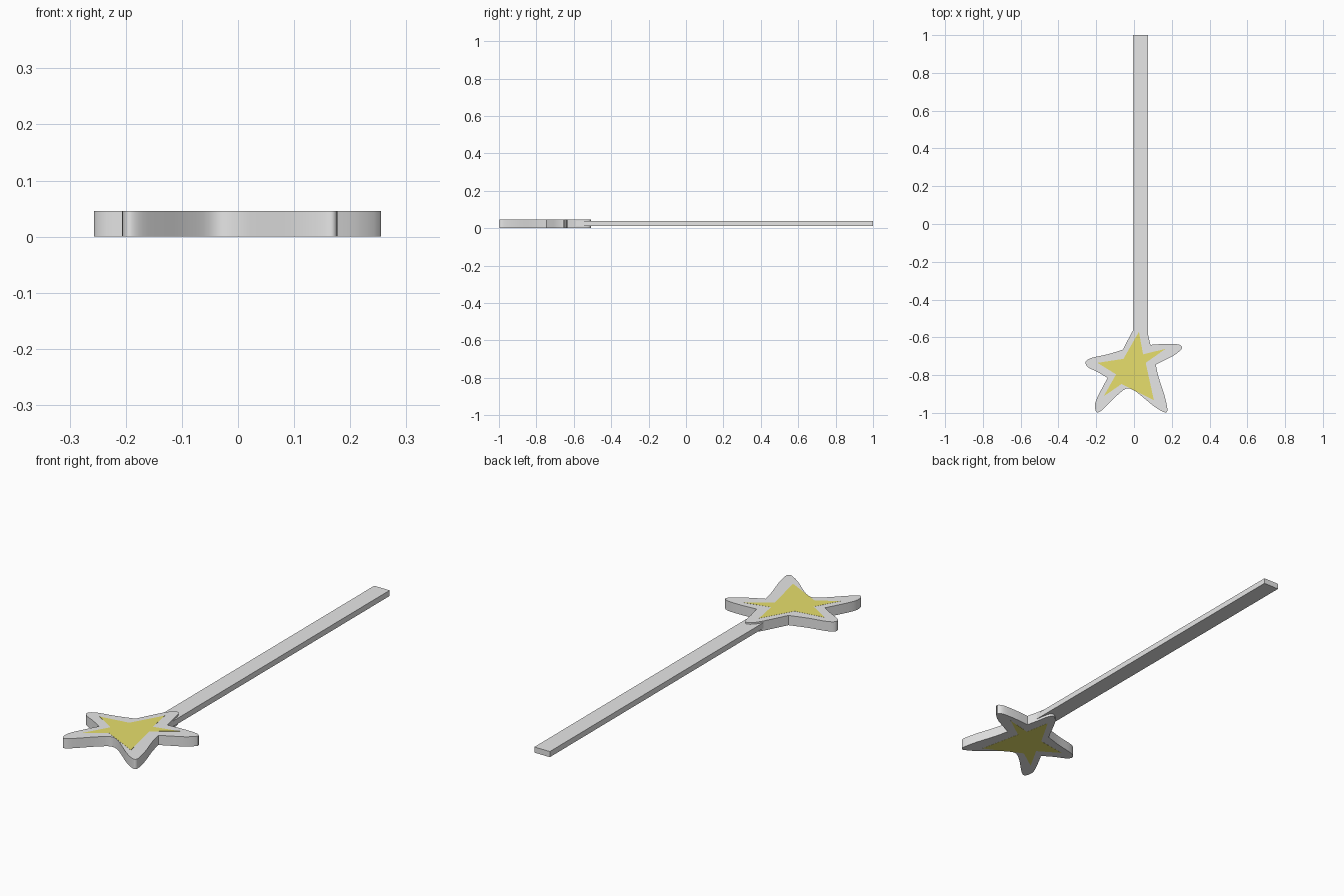
import bpy, bmesh
from mathutils import Vector

if "Cube" in bpy.data.objects:
    bpy.data.objects.remove(bpy.data.objects["Cube"])


def material(name, rgb):
    m = bpy.data.materials.new(name)
    m.diffuse_color = (*rgb, 1)
    m.use_nodes = True
    m.node_tree.nodes["Principled BSDF"].inputs["Base Color"].default_value = m.diffuse_color
    return m


GREY = material("pale_grey", (0.8, 0.8, 0.8))
YELLOW = material("soft_yellow", (0.8, 0.74, 0.15))


def smooth_loop(pts, corners, steps=4):
    """Catmull-Rom through a closed loop, keeping the listed points sharp."""
    out, n = [], len(pts)
    p = [Vector(q) for q in pts]
    for i in range(n):
        a, b, c, d = p[i - 1], p[i], p[(i + 1) % n], p[(i + 2) % n]
        m0 = (c - b) if i in corners else (c - a) / 2
        m1 = (c - b) if (i + 1) % n in corners else (d - b) / 2
        lim = (c - b).length * 1.2
        m0 = m0 * min(1, lim / m0.length)
        m1 = m1 * min(1, lim / m1.length)
        for k in range(steps):
            t = k / steps
            out.append(b * (2*t**3 - 3*t*t + 1) + m0 * (t**3 - 2*t*t + t)
                       + c * (3*t*t - 2*t**3) + m1 * (t**3 - t*t))
    return out


def prism(name, loop, z0, z1, mat):
    bm = bmesh.new()
    f = bm.faces.new([bm.verts.new((q[0], q[1], z0)) for q in loop])
    ext = bmesh.ops.extrude_face_region(bm, geom=[f], use_keep_orig=True)
    bmesh.ops.translate(bm, vec=(0, 0, z1 - z0),
                        verts=[v for v in ext["geom"] if isinstance(v, bmesh.types.BMVert)])
    bmesh.ops.recalc_face_normals(bm, faces=bm.faces)
    me = bpy.data.meshes.new(name)
    bm.to_mesh(me)
    bm.free()
    me.materials.append(mat)
    ob = bpy.data.objects.new(name, me)
    bpy.context.collection.objects.link(ob)
    return ob


# star head: hand-drawn star with rounded tips and sharp valleys
outline = [
    (.045, -.508), (.062, -.525), (.073, -.58), (.087, -.64),
    (.16, -.635), (.232, -.637), (.255, -.655), (.22, -.69), (.165, -.72), (.115, -.745),
    (.13, -.81), (.162, -.91), (.177, -.985), (.164, -.998), (.11, -.968), (.045, -.915),
    (0, -.881), (-.04, -.871),
    (-.087, -.905), (-.14, -.957), (-.177, -.991), (-.199, -.995), (-.207, -.957), (-.19, -.91),
    (-.14, -.815), (-.19, -.785), (-.245, -.757), (-.256, -.73), (-.225, -.709),
    (-.14, -.69), (-.058, -.665), (-.025, -.60), (.013, -.533)]
star = prism("star_head", smooth_loop(outline, {3, 9, 24, 30}), 0.0005, 0.0455, GREY)
bpy.context.view_layer.objects.active = star
star.select_set(True)
bpy.ops.object.shade_smooth_by_angle(angle=0.6)

# yellow star faces, top and bottom
inner = [(.026, -.571), (.048, -.69), (.167, -.661), (.062, -.735), (.105, -.932),
         (-.066, -.847), (-.16, -.912), (-.095, -.796), (-.193, -.735), (-.056, -.714)]
prism("star_face_top", inner, 0.044, 0.046, YELLOW)
prism("star_face_bottom", inner, 0.0, 0.002, YELLOW)

# flat handle
prism("handle", [(-.004, -.66), (.075, -.66), (.075, 1), (-.004, 1)], 0.012, 0.038, GREY)
